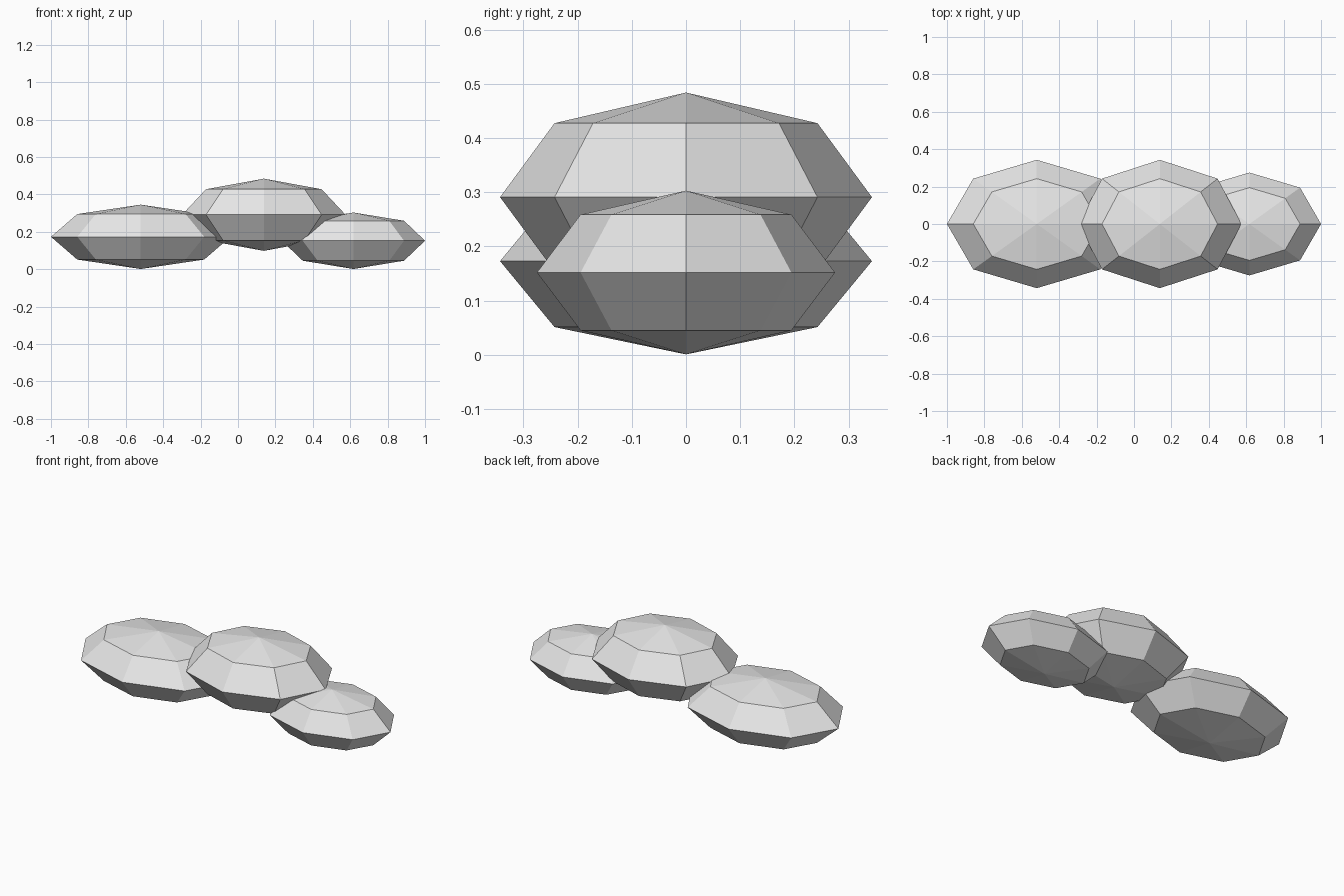
import bpy

if "Cube" in bpy.data.objects:
    bpy.data.objects.remove(bpy.data.objects["Cube"])

# One flat colour for the whole cloud
grey = bpy.data.materials.new("light grey")
grey.diffuse_color = (0.8, 0.8, 0.8, 1)
grey.use_nodes = True
grey.node_tree.nodes["Principled BSDF"].inputs["Base Color"].default_value = grey.diffuse_color


def puff(name, centre, radii):
    """Low-poly flattened sphere: 8 sides, 4 bands."""
    bpy.ops.mesh.primitive_uv_sphere_add(segments=8, ring_count=4, radius=1, location=centre)
    ob = bpy.context.object
    ob.name = name
    ob.scale = radii
    bpy.ops.object.transform_apply(location=False, rotation=False, scale=True)
    ob.data.materials.append(grey)
    return ob


# Three overlapping puffs of a flat cloud
puff("left_puff", (-0.52, 0, 0.173), (0.48, 0.343, 0.172))
puff("middle_puff", (0.138, 0, 0.291), (0.437, 0.343, 0.193))
puff("right_puff", (0.617, 0, 0.152), (0.383, 0.275, 0.151))
